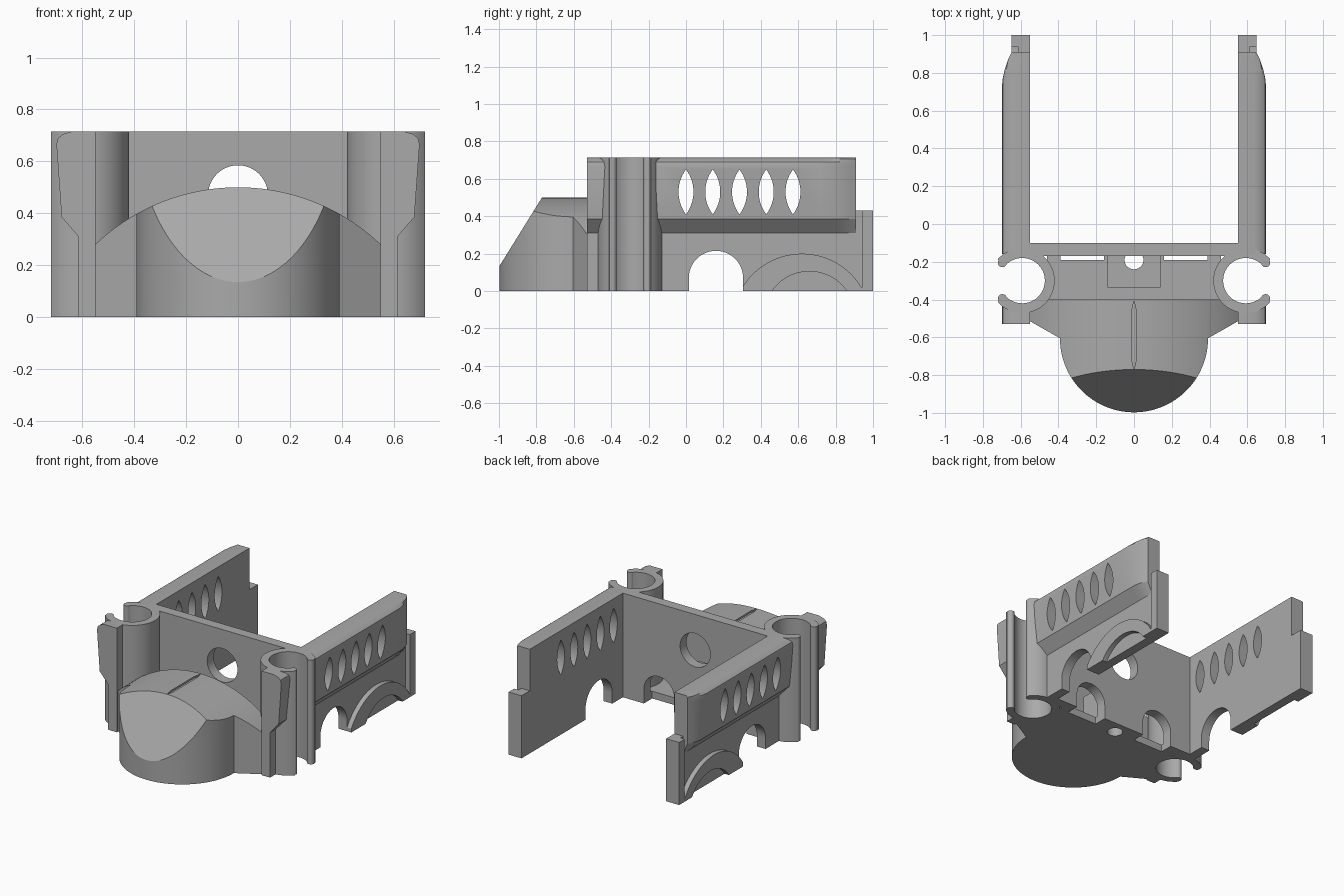
import bpy, bmesh
from math import sin, cos, pi, radians, sqrt

if "Cube" in bpy.data.objects:
    bpy.data.objects.remove(bpy.data.objects["Cube"])

grey = bpy.data.materials.new("plain_grey")
grey.use_nodes = True
colour = (0.4, 0.4, 0.4, 1)
grey.diffuse_color = colour
grey.node_tree.nodes["Principled BSDF"].inputs["Base Color"].default_value = colour


def loft(name, rings):
    """Skin a closed solid through matching rings of 3D points."""
    bm = bmesh.new()
    loops = [[bm.verts.new(p) for p in ring] for ring in rings]
    n = len(loops[0])
    for a, b in zip(loops, loops[1:]):
        for i in range(n):
            j = (i + 1) % n
            bm.faces.new((a[i], a[j], b[j], b[i]))
    bm.faces.new(loops[0])
    bm.faces.new(loops[-1])
    bmesh.ops.recalc_face_normals(bm, faces=bm.faces)
    mesh = bpy.data.meshes.new(name)
    bm.to_mesh(mesh)
    bm.free()
    mesh.materials.append(grey)
    ob = bpy.data.objects.new(name, mesh)
    bpy.context.collection.objects.link(ob)
    return ob


def prism(name, pts, axis, lo, hi):
    """Extrude a 2D outline along one axis."""
    place = {"x": lambda p, t: (t, p[0], p[1]),
             "y": lambda p, t: (p[0], t, p[1]),
             "z": lambda p, t: (p[0], p[1], t)}[axis]
    return loft(name, [[place(p, t) for p in pts] for t in (lo, hi)])


def box(name, x, y, z):
    return prism(name, [(x[0], y[0]), (x[1], y[0]), (x[1], y[1]), (x[0], y[1])], "z", *z)


def arc(cx, cy, r, a0, a1, n=32):
    return [(cx + r * cos(radians(a0 + (a1 - a0) * i / n)),
             cy + r * sin(radians(a0 + (a1 - a0) * i / n))) for i in range(n + 1)]


def circle(cx, cy, r, n=48):
    return arc(cx, cy, r, 0, 360, n)[:-1]


def arch(cx, r, spring):
    """Round-headed opening reaching below the base."""
    return arc(cx, spring, r, 0, 180) + [(cx - r, -0.1), (cx + r, -0.1)]


def apply(ob, kind, **settings):
    bpy.ops.object.select_all(action="DESELECT")
    bpy.context.view_layer.objects.active = ob
    ob.select_set(True)
    mod = ob.modifiers.new(kind.lower(), kind)
    for key, value in settings.items():
        setattr(mod, key, value)
    bpy.ops.object.modifier_apply(modifier=mod.name)


def cut(ob, *cutters, operation="DIFFERENCE"):
    for c in cutters:
        c.hide_render = True
        apply(ob, "BOOLEAN", operation=operation, object=c, solver="EXACT")
        bpy.data.objects.remove(c)


def finish(ob, mirror=False):
    if mirror:
        apply(ob, "MIRROR")
    bpy.ops.object.select_all(action="DESELECT")
    bpy.context.view_layer.objects.active = ob
    ob.select_set(True)
    bpy.ops.object.shade_smooth_by_angle(angle=radians(25))


TOP = 0.715
INNER, PANEL = 0.55, 0.615
POST = (0.592, -0.30)      # centre of the round socket
BORE, TUBE = 0.12, 0.172


def bore(side=1):
    return prism("bore_cutter", circle(side * POST[0], POST[1], BORE), "z", -0.1, 0.9)


# Bulging upper section shared by the side walls and the front pilasters
BULGE = [(INNER, 0.31), (PANEL, 0.31), (0.68, 0.385), (0.70, 0.665),
         (0.694, 0.69), (0.675, 0.705), (0.64, TOP), (INNER, TOP)]


def bulge_ring(y, limit):
    return [(min(x, limit), y, z) for x, z in BULGE]


# Upper side walls, narrowing at the back, with pointed oval windows
upper = loft("upper_side_wall", [bulge_ring(y, w) for y, w in (
    (-0.16, 0.70), (0.72, 0.70), (0.77, 0.695), (0.82, 0.684), (0.87, 0.667), (0.91, 0.648))])
half_w, half_h = 0.04, 0.12
R = (half_w ** 2 + half_h ** 2) / (2 * half_w)
for k in range(5):
    cy = 0.143 * k
    zs = [half_h * (i / 8 - 1) for i in range(17)]
    side = [(sqrt(R * R - z * z) - R + half_w, z) for z in zs]
    eye = [(cy + w, 0.53 + z) for w, z in side] + [(cy - w, 0.53 + z) for w, z in side[-2:0:-1]]
    cut(upper, prism("window_cutter", eye, "x", 0.4, 0.9))
cut(upper, bore())
finish(upper, True)

# Lower side walls with a round-headed opening and a taller tab at the back
lower = prism("lower_side_wall", [(-0.14, 0), (1, 0), (1, 0.43), (0.91, 0.43),
                                  (0.91, 0.31), (-0.14, 0.31)], "x", INNER, PANEL)
cut(lower, prism("opening_cutter", arch(0.16, 0.145, 0.07), "x", 0.4, 0.9))
finish(lower, True)
finish(box("rear_tab", (0.60, 0.648), (0.94, 1.0), (0, 0.43)), True)

# Raised segmental arch on each lower wall
brow = prism("side_arch", circle(0.62, -0.172, 0.372, 96), "x", 0.60, 0.648)
cut(brow, prism("inner_arch_cutter", circle(0.66, -0.138, 0.243, 96), "x", 0.5, 0.8),
    box("ground_cutter", (0.5, 0.8), (-0.5, 1.5), (-1, 0)),
    prism("opening_cutter", arch(0.16, 0.145, 0.07), "x", 0.4, 0.9))
finish(brow, True)

# Cross wall with a round hole and two low arches
wall = box("cross_wall", (-INNER - 0.01, INNER + 0.01), (-0.17, -0.10), (0, TOP))
cut(wall, prism("hole_cutter", circle(0, 0.47, 0.115), "y", -0.5, 0.5))
for s in (-1, 1):
    cut(wall, prism("low_arch_cutter", arch(s * 0.275, 0.115, 0.1), "y", -0.5, 0.5))
cut(wall, prism("screw_cutter", circle(0, -0.19, 0.05), "z", -0.1, 0.25))
finish(wall)

# Open round sockets with rounded lips
socket = prism("socket", arc(*POST, TUBE, 41, 319, 48) + arc(*POST, BORE, 319, 41, 48), "z", 0, TOP)
finish(socket, True)
for word, y in (("front", -0.395), ("rear", -0.205)):
    finish(prism(word + "_socket_lip", circle(0.697, y, 0.024, 20), "z", 0, TOP), True)

# Front pilasters
pilaster = prism("front_pilaster", [(INNER, 0), (PANEL, 0)] + BULGE[1:], "y", -0.53, -0.40)
cut(pilaster, bore())
finish(pilaster, True)

# Floor between hood and cross wall, with a screw block
floor = box("floor", (-0.46, 0.46), (-0.41, -0.16), (0, 0.05))
block = box("screw_block", (-0.14, 0.14), (-0.335, -0.165), (0, 0.27))
for ob in (floor, block):
    cut(ob, prism("screw_cutter", circle(0, -0.19, 0.05), "z", -0.1, 0.8))
for s in (-1, 1):
    x0 = s * 0.275
    cut(floor, bore(s), box("slot_cutter", (x0 - 0.115, x0 + 0.115), (-0.19, 0), (-0.1, 0.2)))
finish(floor)
finish(block)

# Hood: rounded plan, barrel-shaped top, sloping nose and a centre groove
plan = arc(0, -0.605, 0.392, 180, 360, 64) + [(INNER, -0.515), (INNER, -0.40),
                                              (-INNER, -0.40), (-INNER, -0.515)]
hood = prism("hood", plan, "z", 0, 0.6)
cut(hood, prism("barrel", circle(0, -0.2975, 0.7975, 160), "y", -1.5, 0), operation="INTERSECT")
cut(hood, prism("nose_cutter", [(-1.124, -0.07), (-0.646, 0.7), (-1.5, 0.7), (-1.5, -0.07)],
                "x", -1, 1), bore(1), bore(-1))
groove = [(0, -0.77), (0.012, -0.72), (0.012, -0.46), (0, -0.405), (-0.012, -0.46), (-0.012, -0.72)]
cut(hood, prism("groove_cutter", groove, "z", 0.488, 0.6))
finish(hood)
